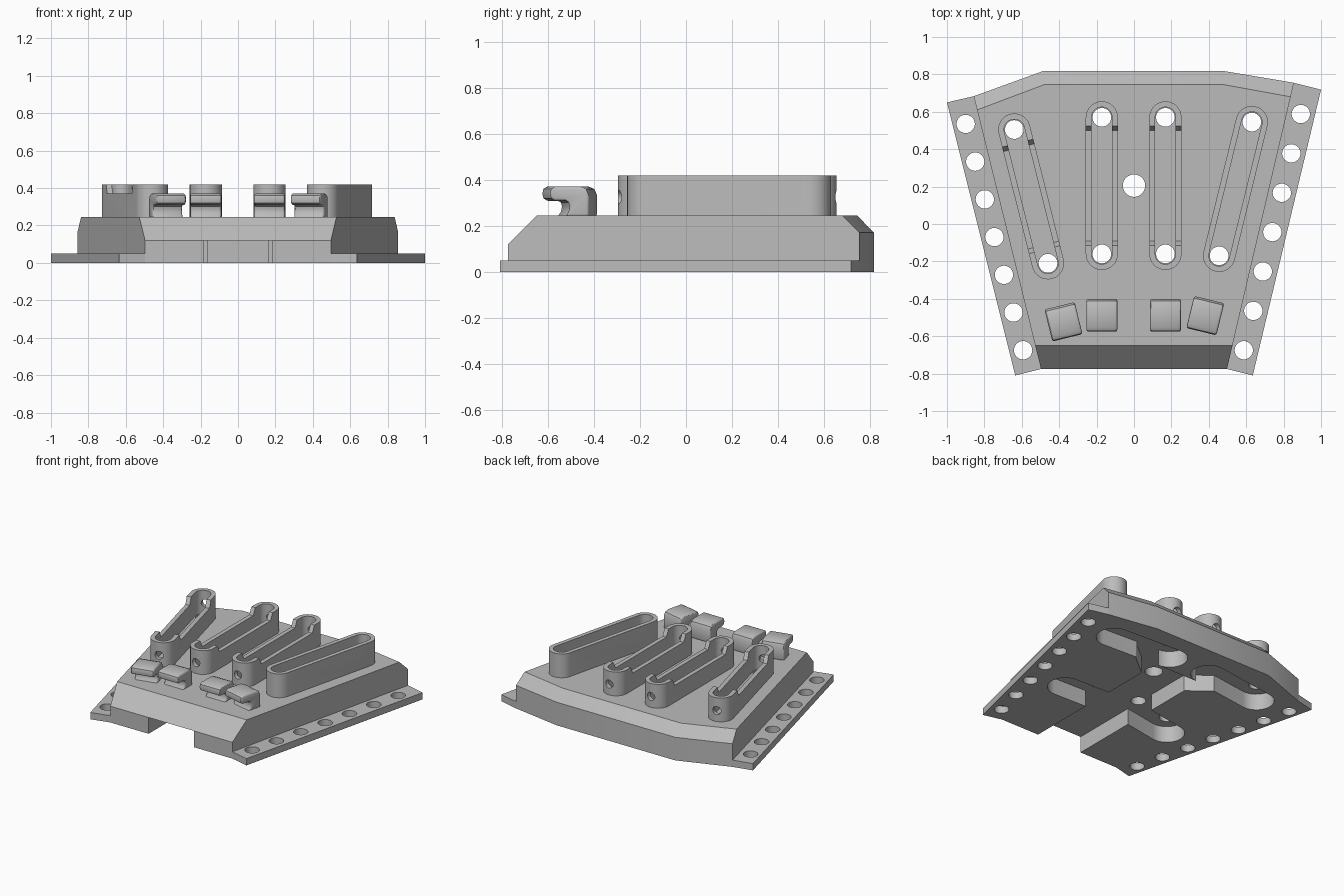
import bpy, bmesh, math
from mathutils import Vector, Matrix

old = bpy.data.objects.get("Cube")
if old:
    bpy.data.objects.remove(old)

grey = bpy.data.materials.new("plain_grey")
grey.use_nodes = True
COLOUR = (0.5, 0.5, 0.5, 1)
grey.diffuse_color = COLOUR
grey.node_tree.nodes["Principled BSDF"].inputs["Base Color"].default_value = COLOUR


def to_object(name, bm):
    bmesh.ops.recalc_face_normals(bm, faces=bm.faces)
    mesh = bpy.data.meshes.new(name)
    bm.to_mesh(mesh)
    bm.free()
    mesh.materials.append(grey)
    ob = bpy.data.objects.new(name, mesh)
    bpy.context.collection.objects.link(ob)
    return ob


def prism(name, points, low, high, matrix=Matrix()):
    """Flat outline extruded from low to high along the matrix's third axis."""
    bm = bmesh.new()
    face = bm.faces.new([bm.verts.new((u, v, low)) for u, v in points])
    top = bmesh.ops.extrude_face_region(bm, geom=[face])["geom"]
    moved = [g for g in top if isinstance(g, bmesh.types.BMVert)]
    bmesh.ops.translate(bm, verts=moved, vec=(0, 0, high - low))
    bm.transform(matrix)
    return to_object(name, bm)


def upright(origin, direction):
    """Frame whose first axis follows direction and second axis points up."""
    d = Vector((direction[0], direction[1], 0)).normalized()
    up = Vector((0, 0, 1))
    m = Matrix((d, up, d.cross(up))).transposed().to_4x4()
    m.translation = (origin[0], origin[1], 0)
    return m


def capsule(a, b, r, n=16):
    a, b = Vector(a), Vector(b)
    start = math.atan2(b.y - a.y, b.x - a.x) - math.pi / 2
    pts = []
    for centre, base in ((b, start), (a, start + math.pi)):
        for i in range(n + 1):
            t = base + math.pi * i / n
            pts.append((centre.x + r * math.cos(t), centre.y + r * math.sin(t)))
    return pts


def circle(c, r, n=32):
    return [(c[0] + r * math.cos(2 * math.pi * i / n),
             c[1] + r * math.sin(2 * math.pi * i / n)) for i in range(n)]


def apply_modifiers(ob):
    bpy.context.view_layer.update()
    deps = bpy.context.evaluated_depsgraph_get()
    mesh = bpy.data.meshes.new_from_object(ob.evaluated_get(deps))
    ob.modifiers.clear()
    ob.data = mesh


def cut(ob, cutter):
    mod = ob.modifiers.new("cut", "BOOLEAN")
    mod.operation = "DIFFERENCE"
    mod.solver = "EXACT"
    mod.object = cutter
    apply_modifiers(ob)
    bpy.data.objects.remove(cutter)


def smooth(ob):
    bpy.ops.object.select_all(action="DESELECT")
    ob.select_set(True)
    bpy.context.view_layer.objects.active = ob
    bpy.ops.object.shade_smooth_by_angle(angle=math.radians(30))


# Main block: upright walls with a chamfer along the front and back
TOP = 0.245
front_l, front_r = (-0.497, -0.775), (0.497, -0.775)
back_l, back_r = (-0.857, 0.683), (0.855, 0.755)


def along_side(front, back, y):
    t = (y - front[1]) / (back[1] - front[1])
    return (front[0] + t * (back[0] - front[0]), y, TOP)


back_edge = [back_l, (-0.485, 0.818), (0.48, 0.818), back_r]
bm = bmesh.new()
for p in back_edge:
    bm.verts.new((*p, 0))
    bm.verts.new((*p, 0.17))
for p in (front_l, front_r):
    bm.verts.new((*p, 0))
    bm.verts.new((*p, 0.12))
for p in (along_side(front_l, back_l, 0.61), along_side(front_r, back_r, 0.68),
          along_side(front_l, back_l, -0.65), along_side(front_r, back_r, -0.65),
          (-0.48, 0.745, TOP), (0.48, 0.745, TOP)):
    bm.verts.new(p)
bmesh.ops.convex_hull(bm, input=bm.verts)
bmesh.ops.dissolve_limit(bm, angle_limit=0.02, verts=bm.verts, edges=bm.edges)
block = to_object("main_block", bm)

# Rails: one (front hole, back hole, step distance) each
rails = {
    "outer_right_rail": ((-0.46, -0.21), (-0.64, 0.505), 0.075),
    "inner_right_rail": ((-0.172, -0.16), (-0.172, 0.57), 0.045),
    "inner_left_rail": ((0.168, -0.16), (0.168, 0.57), 0.045),
    "outer_left_rail": ((0.455, -0.17), (0.63, 0.545), 0.075),
}

# Underside cable channels
CEILING = 0.12
cut(block, prism("channel", [(-0.185, -0.9), (0.185, -0.9), (0.185, 0.45), (-0.185, 0.45)],
                 -0.1, CEILING))
for side in ("right", "left"):
    outer, inner = rails["outer_%s_rail" % side], rails["inner_%s_rail" % side]
    s = -1 if side == "right" else 1
    for end in (0, 1):
        cut(block, prism("channel", capsule(outer[end], inner[end], 0.12), -0.1, CEILING))
    corner = [(s * 0.17, 0.29), (s * 0.185, 0.3), (s * 0.345, 0.43),
              (s * 0.345, 0.5), (s * 0.17, 0.5)]
    cut(block, prism("channel", corner, -0.1, CEILING))

# Vertical holes through the block
for c, r in [((0, 0.205), 0.06)] + [(rail[e], 0.05) for rail in rails.values() for e in (0, 1)]:
    cut(block, prism("hole", circle(c, r), -0.2, 0.6))
smooth(block)

# Side flanges with seven screw holes each
flanges = {
    "right_flange": ([(-1, 0.65), back_l, front_l, (-0.635, -0.81)],
                     (-0.9, 0.535), (-0.593, -0.675)),
    "left_flange": ([(1, 0.718), back_r, front_r, (0.635, -0.81)],
                    (0.892, 0.588), (0.587, -0.675)),
}
for name, (outline, first, last) in flanges.items():
    flange = prism(name, outline, 0, 0.05)
    for i in range(7):
        c = Vector(first).lerp(Vector(last), i / 6)
        cut(flange, prism("hole", circle(c, 0.049), -0.1, 0.2))
    smooth(flange)

# Slotted rails with tall ends, low walls and a hole through each end
for name, (a, b, step) in rails.items():
    rail = prism(name, capsule(a, b, 0.086), TOP - 0.005, 0.42)
    cut(rail, prism("slot", capsule(a, b, 0.055), 0.1, 0.6))
    axis = Vector(b) - Vector(a)
    size = axis.length
    frame = upright(a, axis)
    notch = [(step + 0.025, 0.37), (size - step - 0.025, 0.37),
             (size - step + 0.025, 0.47), (step - 0.025, 0.47)]
    cut(rail, prism("notch", notch, -0.2, 0.2, frame))
    turn = frame @ Matrix.Rotation(math.pi / 2, 4, "Y")
    cut(rail, prism("bore", [(x, y + 0.325) for x, y in circle((0, 0), 0.03, 20)],
                    -0.3, size + 0.3, turn))
    smooth(rail)

# Forward-facing hooks
profile = [(0.088, 0.24), (0.088, 0.335), (0.077, 0.36), (0.05, 0.371), (-0.065, 0.371),
           (-0.083, 0.361), (-0.088, 0.34), (-0.083, 0.319), (-0.065, 0.309), (-0.02, 0.309),
           (-0.005, 0.302), (0, 0.285), (-0.004, 0.262), (-0.02, 0.24)]
hooks = {"outer_right_hook": (-0.377, -0.523, 13.7), "inner_right_hook": (-0.172, -0.488, 0),
         "inner_left_hook": (0.168, -0.488, 0), "outer_left_hook": (0.381, -0.49, -13.7)}
for name, (x, y, angle) in hooks.items():
    t = math.radians(angle)
    hook = prism(name, profile, -0.083, 0.083, upright((x, y), (-math.sin(t), math.cos(t))))
    bevel = hook.modifiers.new("round", "BEVEL")
    bevel.width = 0.014
    bevel.segments = 3
    bevel.limit_method = "ANGLE"
    bevel.angle_limit = math.radians(60)
    apply_modifiers(hook)
    smooth(hook)
